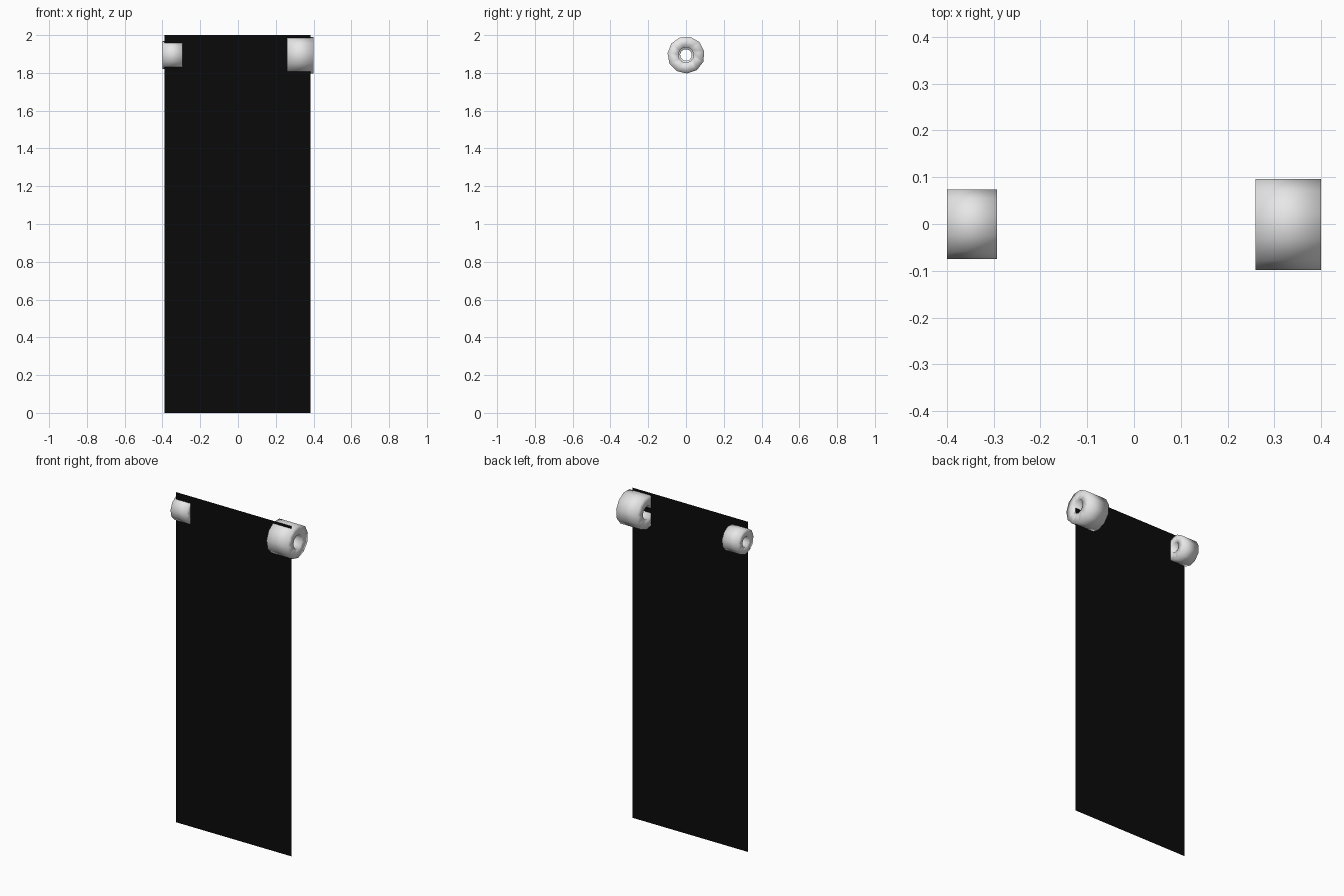
import bpy, bmesh, math

if "Cube" in bpy.data.objects:
    bpy.data.objects.remove(bpy.data.objects["Cube"])


def material(name, rgb):
    m = bpy.data.materials.new(name)
    m.diffuse_color = (*rgb, 1)
    m.use_nodes = True
    m.node_tree.nodes["Principled BSDF"].inputs["Base Color"].default_value = m.diffuse_color
    return m


BLACK = material("black_cloth", (0.003, 0.003, 0.003))
PALE = material("pale_grey", (0.8, 0.8, 0.8))


def finish(name, bm, mat, smooth=False):
    me = bpy.data.meshes.new(name)
    bm.to_mesh(me)
    bm.free()
    me.materials.append(mat)
    for p in me.polygons:
        p.use_smooth = smooth
    ob = bpy.data.objects.new(name, me)
    bpy.context.collection.objects.link(ob)


def ring(name, x0, x1, outer, inner, z=1.895, sides=11, phase=math.radians(11)):
    """Rectangular section swept around the x axis."""
    bm = bmesh.new()
    section = [(x0, outer), (x1, outer), (x1, inner), (x0, inner)]
    loops = []
    for i in range(sides):
        a = phase + math.tau * i / sides
        loops.append([bm.verts.new((x, r * math.cos(a), z + r * math.sin(a)))
                      for x, r in section])
    for i in range(sides):
        a, b = loops[i], loops[(i + 1) % sides]
        for j in range(4):
            k = (j + 1) % 4
            bm.faces.new((a[j], a[k], b[k], b[j]))
    bmesh.ops.recalc_face_normals(bm, faces=bm.faces)
    finish(name, bm, PALE, True)


# Hanging sheet, thin as paper, slightly in front of the ring axis
bm = bmesh.new()
y = -0.037
bm.faces.new([bm.verts.new(p) for p in
              ((-0.39, y, 0), (0.385, y, 0), (0.385, y, 2), (-0.39, y, 2))])
finish("hanging_sheet", bm, BLACK)

# Two rings at the upper corners
ring("small_ring", -0.40, -0.293, 0.075, 0.031)
ring("large_ring", 0.26, 0.40, 0.0985, 0.041)
